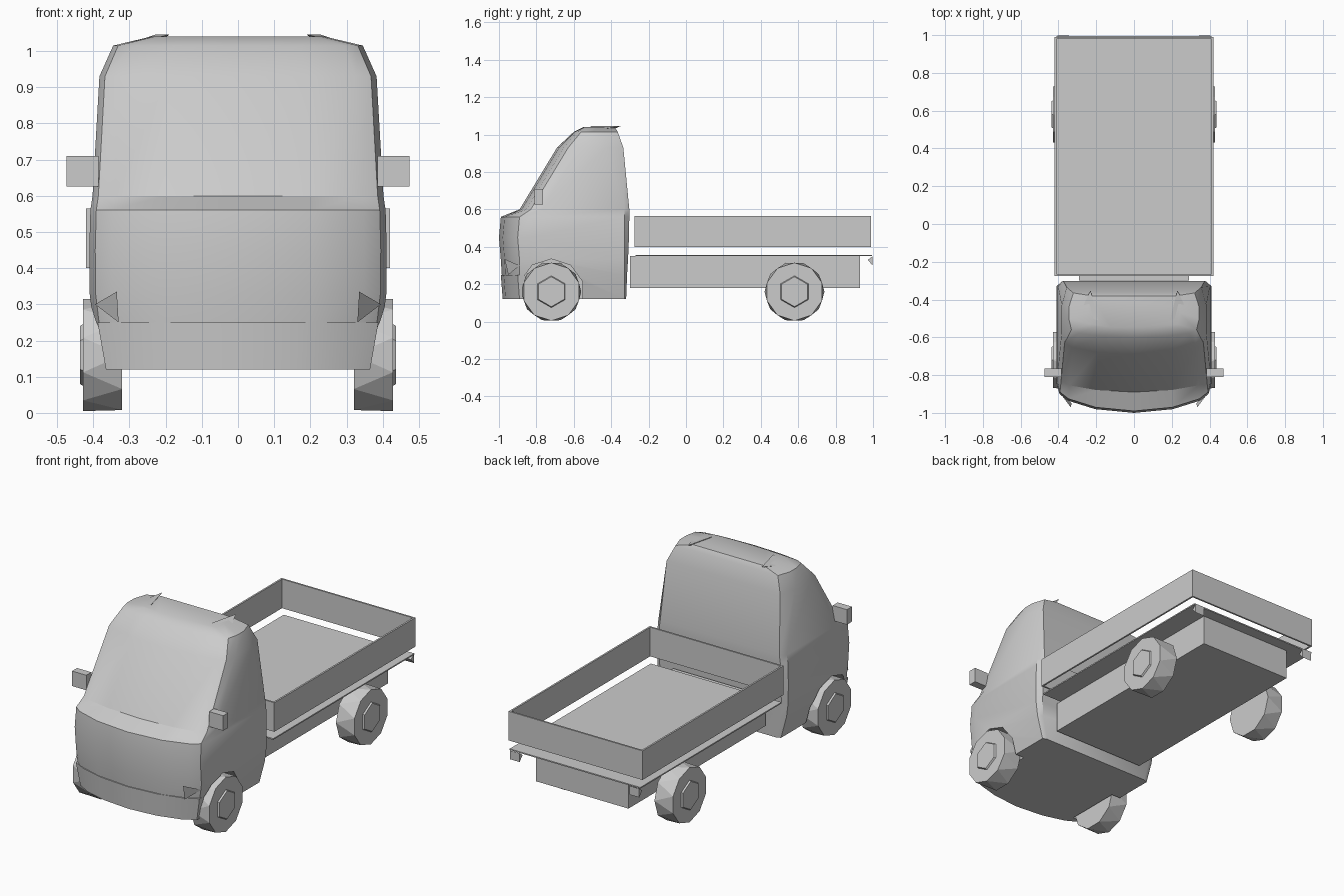
import bpy
import bmesh
from math import cos, sin, pi, radians

old = bpy.data.objects.get("Cube")
if old:
    bpy.data.objects.remove(old)

grey = bpy.data.materials.new("light_grey")
grey.use_nodes = True
tint = (0.6, 0.6, 0.6, 1)
grey.diffuse_color = tint
grey.node_tree.nodes["Principled BSDF"].inputs["Base Color"].default_value = tint


def build(name, verts, faces):
    mesh = bpy.data.meshes.new(name)
    mesh.from_pydata(verts, [], faces)
    bm = bmesh.new()
    bm.from_mesh(mesh)
    bmesh.ops.recalc_face_normals(bm, faces=bm.faces)
    bm.to_mesh(mesh)
    bm.free()
    mesh.materials.append(grey)
    obj = bpy.data.objects.new(name, mesh)
    bpy.context.collection.objects.link(obj)
    return obj


def loft(name, rings):
    """Skin a stack of equal-length closed rings and cap both ends."""
    n = len(rings[0])
    verts = [p for ring in rings for p in ring]
    faces = [(r * n + i, r * n + (i + 1) % n, (r + 1) * n + (i + 1) % n, (r + 1) * n + i)
             for r in range(len(rings) - 1) for i in range(n)]
    faces += [tuple(range(n)), tuple(range(len(verts) - n, len(verts)))]
    return build(name, verts, faces)


def box(name, x, y, z):
    return loft(name, [[(x[0], y[0], h), (x[1], y[0], h), (x[1], y[1], h), (x[0], y[1], h)]
                       for h in z])


def disc(x, y, z, radius, sides, turn=0):
    return [(x, y + radius * sin(2 * pi * i / sides + turn),
             z + radius * cos(2 * pi * i / sides + turn)) for i in range(sides)]


def smooth(obj, angle):
    bpy.ops.object.select_all(action="DESELECT")
    obj.select_set(True)
    bpy.context.view_layer.objects.active = obj
    bpy.ops.object.shade_smooth_by_angle(angle=radians(angle))


# Cab levels: height, half width, front centre, front corner, rear side, back
levels = [
    (0.12, 0.365, -0.965, -0.89, -0.33, -0.32),
    (0.25, 0.400, -0.985, -0.90, -0.33, -0.315),
    (0.33, 0.410, -0.990, -0.90, -0.33, -0.31),
    (0.45, 0.411, -1.000, -0.91, -0.33, -0.305),
    (0.56, 0.408, -0.990, -0.90, -0.33, -0.303),
    (0.60, 0.402, -0.890, -0.84, -0.33, -0.303),
    (0.93, 0.383, -0.690, -0.64, -0.43, -0.335),
    (1.015, 0.345, -0.600, -0.57, -0.44, -0.365),
    (1.04, 0.240, -0.550, -0.54, -0.44, -0.380),
]


def cab_ring(z, w, front, corner, side, back):
    depth = corner - front
    half = [(0.5 * w, front + 0.22 * depth), (0.85 * w, front + 0.72 * depth),
            (0.96 * w, corner + 0.01), (w, corner + 0.07), (w, side), (0.93 * w, back)]
    return ([(0, front, z)] + [(x, y, z) for x, y in half]
            + [(-x, y, z) for x, y in reversed(half)])


cab = loft("cab", [cab_ring(*level) for level in levels])

# Front wheel arches
for s in (-1, 1):
    cutter = loft("arch_cutter", [disc(s * x, -0.72, 0.16, 0.175, 10) for x in (0.31, 0.5)])
    cutter.hide_render = True
    cut = cab.modifiers.new("arch", "BOOLEAN")
    cut.operation = "DIFFERENCE"
    cut.solver = "EXACT"
    cut.object = cutter
    bpy.context.view_layer.objects.active = cab
    bpy.ops.object.modifier_apply(modifier=cut.name)
    bpy.data.objects.remove(cutter)
smooth(cab, 28)

# Wrapped front bumper
rings = []
for z, w, push in ((0.12, 0.365, 0.0), (0.25, 0.388, -0.01)):
    outer = [(-w, -0.89), (-0.8 * w, -0.93), (-0.45 * w, -0.965), (0, -0.98),
             (0.45 * w, -0.965), (0.8 * w, -0.93), (w, -0.89)]
    rings.append([(x, y + push, z) for x, y in outer]
                 + [(x, y + push + 0.04, z) for x, y in reversed(outer)])
smooth(loft("front_bumper", rings), 30)

# Parts repeated on both sides
for s, side in ((1, "left"), (-1, "right")):
    box("mirror_" + side, sorted((s * 0.385, s * 0.474)), (-0.81, -0.765), (0.625, 0.71))
    build("bumper_fin_" + side, [(s * 0.33, -0.95, 0.25), (s * 0.335, -0.97, 0.335),
                                 (s * 0.395, -0.89, 0.30)], [(0, 1, 2)])
    build("roof_fin_" + side,
          [(s * 0.23, -0.35, 1.045), (s * 0.29, -0.48, 1.025), (s * 0.19, -0.51, 1.045),
           (s * 0.23, -0.42, 1.015)], [(0, 1, 2), (0, 1, 3), (1, 2, 3), (0, 2, 3)])
    loft("rear_lamp_" + side, [[(s * x, 0.972, 0.33), (s * x, 0.998, 0.30),
                                (s * x, 0.998, 0.35)] for x in (0.345, 0.405)])
    box("bed_side_" + side, sorted((s * 0.41, s * 0.42)), (-0.275, 0.99), (0.40, 0.565))
    for y, end in ((-0.72, "front"), (0.58, "rear")):
        # Tyre with a twisted inner rim, and a six-sided hub cap
        z = 0.16
        tyre = loft(f"{end}_wheel_{side}", [disc(s * 0.32, y, z, 0.16, 10, pi / 10),
                                            disc(s * 0.428, y, z, 0.155, 10)])
        bm = bmesh.new()
        bm.from_mesh(tyre.data)
        bmesh.ops.triangulate(bm, faces=[f for f in bm.faces if len(f.verts) == 4])
        bm.to_mesh(tyre.data)
        bm.free()
        loft(f"{end}_hub_{side}", [disc(s * 0.42, y, z, 0.09, 6), disc(s * 0.437, y, z, 0.08, 6)])

# Chassis and load bed
box("chassis", (-0.29, 0.29), (-0.30, 0.93), (0.18, 0.35))
box("bed_floor", (-0.41, 0.41), (-0.27, 0.995), (0.35, 0.357))
box("bed_headboard", (-0.42, 0.42), (-0.275, -0.265), (0.40, 0.565))
box("bed_tailgate", (-0.42, 0.42), (0.98, 0.99), (0.40, 0.565))
